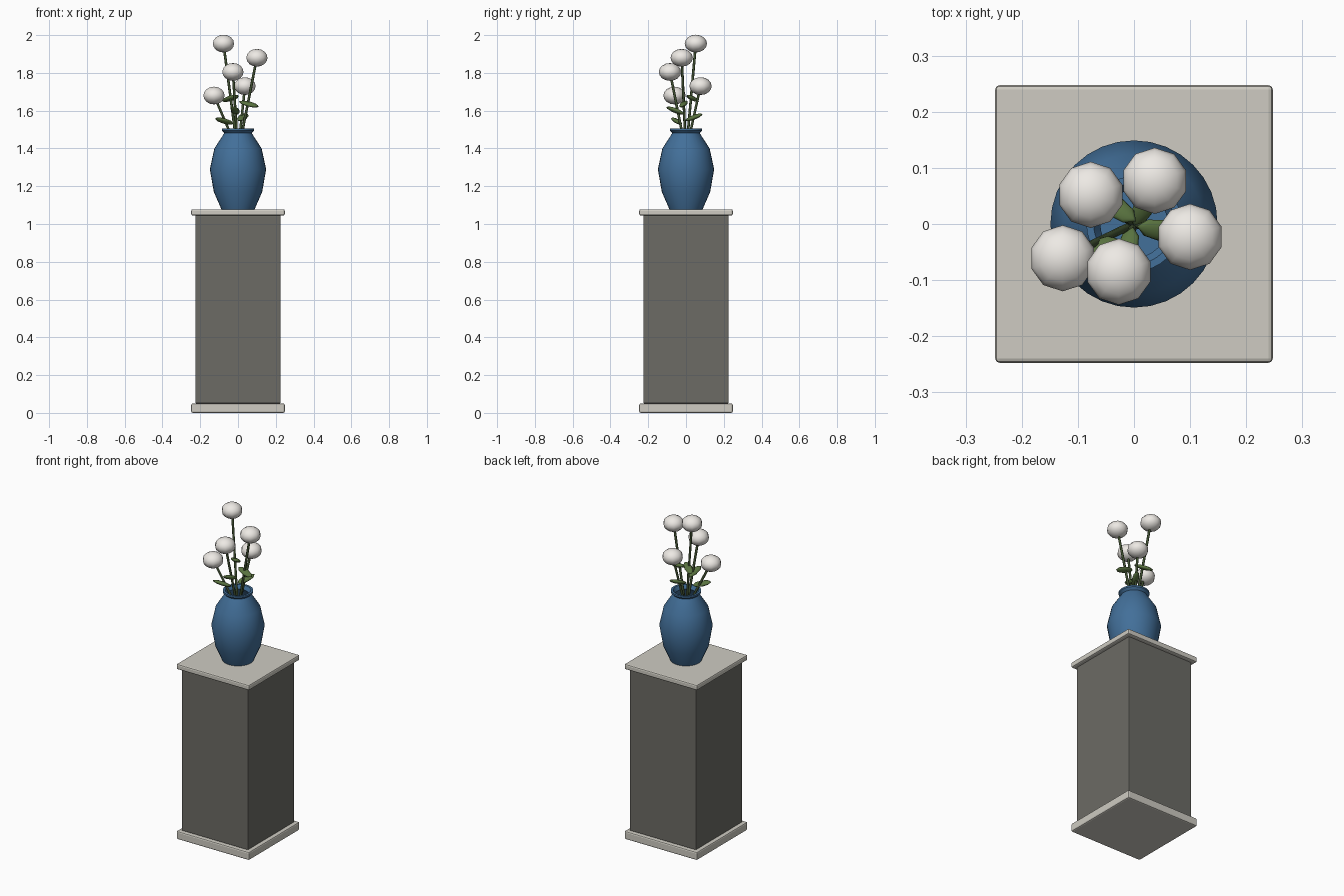
import bpy, math
from mathutils import Vector

if "Cube" in bpy.data.objects:
    bpy.data.objects.remove(bpy.data.objects["Cube"])


def material(name, rgb):
    m = bpy.data.materials.new(name)
    m.diffuse_color = (*rgb, 1)
    m.use_nodes = True
    m.node_tree.nodes["Principled BSDF"].inputs["Base Color"].default_value = m.diffuse_color
    return m


STONE = material("pale_stone", (0.62, 0.60, 0.54))
DARK = material("dark_stone", (0.15, 0.147, 0.13))
BLUE = material("blue_glaze", (0.055, 0.16, 0.32))
GREEN = material("leaf_green", (0.10, 0.17, 0.05))
STEM = material("stem_green", (0.05, 0.08, 0.03))
WHITE = material("petal_white", (0.85, 0.82, 0.78))


def finish(obj, name, mat, angle=None):
    obj.name = name
    obj.data.materials.append(mat)
    if angle:
        bpy.ops.object.shade_smooth_by_angle(angle=math.radians(angle))
    return obj


def block(name, width, z0, z1, bevel, mat):
    bpy.ops.mesh.primitive_cube_add(size=1, location=(0, 0, (z0 + z1) / 2))
    o = bpy.context.object
    o.scale = (width, width, z1 - z0)
    bpy.ops.object.transform_apply(location=False, rotation=False, scale=True)
    finish(o, name, mat)
    b = o.modifiers.new("Bevel", 'BEVEL')
    b.width = bevel
    b.segments = 2


def lathe(name, profile, sides, mat):
    verts, faces = [], []
    for r, z in profile:
        for i in range(sides):
            a = math.tau * i / sides
            verts.append((r * math.cos(a), r * math.sin(a), z))
    for k in range(len(profile) - 1):
        for i in range(sides):
            j = (i + 1) % sides
            faces.append((k * sides + i, k * sides + j,
                          (k + 1) * sides + j, (k + 1) * sides + i))
    faces.append(tuple(reversed(range(sides))))
    n = len(verts) - sides
    faces.append(tuple(range(n, n + sides)))
    me = bpy.data.meshes.new(name)
    me.from_pydata(verts, [], faces)
    o = bpy.data.objects.new(name, me)
    bpy.context.collection.objects.link(o)
    bpy.ops.object.select_all(action='DESELECT')
    o.select_set(True)
    bpy.context.view_layer.objects.active = o
    finish(o, name, mat, 40)


def ellipsoid(name, centre, radii, mat, seg, rings, rot=(0, 0, 0)):
    bpy.ops.mesh.primitive_uv_sphere_add(segments=seg, ring_count=rings, radius=1,
                                         location=centre, rotation=rot)
    o = bpy.context.object
    o.scale = radii
    finish(o, name, mat, 60)


def rod(name, a, b, radius, mat):
    a, b = Vector(a), Vector(b)
    d = b - a
    bpy.ops.mesh.primitive_cylinder_add(vertices=8, radius=radius, depth=d.length,
                                        location=(a + b) / 2)
    o = bpy.context.object
    o.rotation_euler = d.to_track_quat('Z', 'Y').to_euler()
    finish(o, name, mat, 50)


# Pedestal
block("pedestal_base", 0.495, 0, 0.05, 0.008, STONE)
block("pedestal_column", 0.45, 0.05, 1.045, 0.004, DARK)
block("pedestal_top", 0.495, 1.045, 1.078, 0.008, STONE)

# Hollow vase: outer wall up, over the rim and down the inside
lathe("vase", [(0.088, 1.078), (0.128, 1.17), (0.149, 1.29), (0.125, 1.40),
               (0.072, 1.482), (0.085, 1.495), (0.085, 1.505), (0.072, 1.505),
               (0.060, 1.482), (0.113, 1.395), (0.135, 1.29), (0.115, 1.175),
               (0.08, 1.10)], 32, BLUE)

# Flowers: bloom centre, leaf centre, leaf yaw and tilt in degrees
flowers = [
    ((-0.077, 0.052, 1.955), (-0.040, 0.035, 1.665), 145, 15),
    ((0.100, -0.023, 1.880), (0.058, -0.013, 1.635), -10, 14),
    ((-0.027, -0.085, 1.805), (-0.015, -0.055, 1.60), 255, -20),
    ((0.037, 0.077, 1.730), (0.025, 0.042, 1.565), 60, -18),
    ((-0.127, -0.061, 1.680), (-0.073, -0.050, 1.545), 205, -15),
]
for n, (bloom, leaf, yaw, tilt) in enumerate(flowers, 1):
    foot = (bloom[0] * 0.05, bloom[1] * 0.05, 1.40)
    rod(f"stem_{n}", foot, bloom, 0.007, STEM)
    ellipsoid(f"bloom_{n}", bloom, (0.059, 0.059, 0.047), WHITE, 10, 8)
    ellipsoid(f"leaf_{n}", leaf, (0.055, 0.022, 0.012), GREEN, 8, 6,
              (math.radians(20), math.radians(tilt), math.radians(yaw)))
